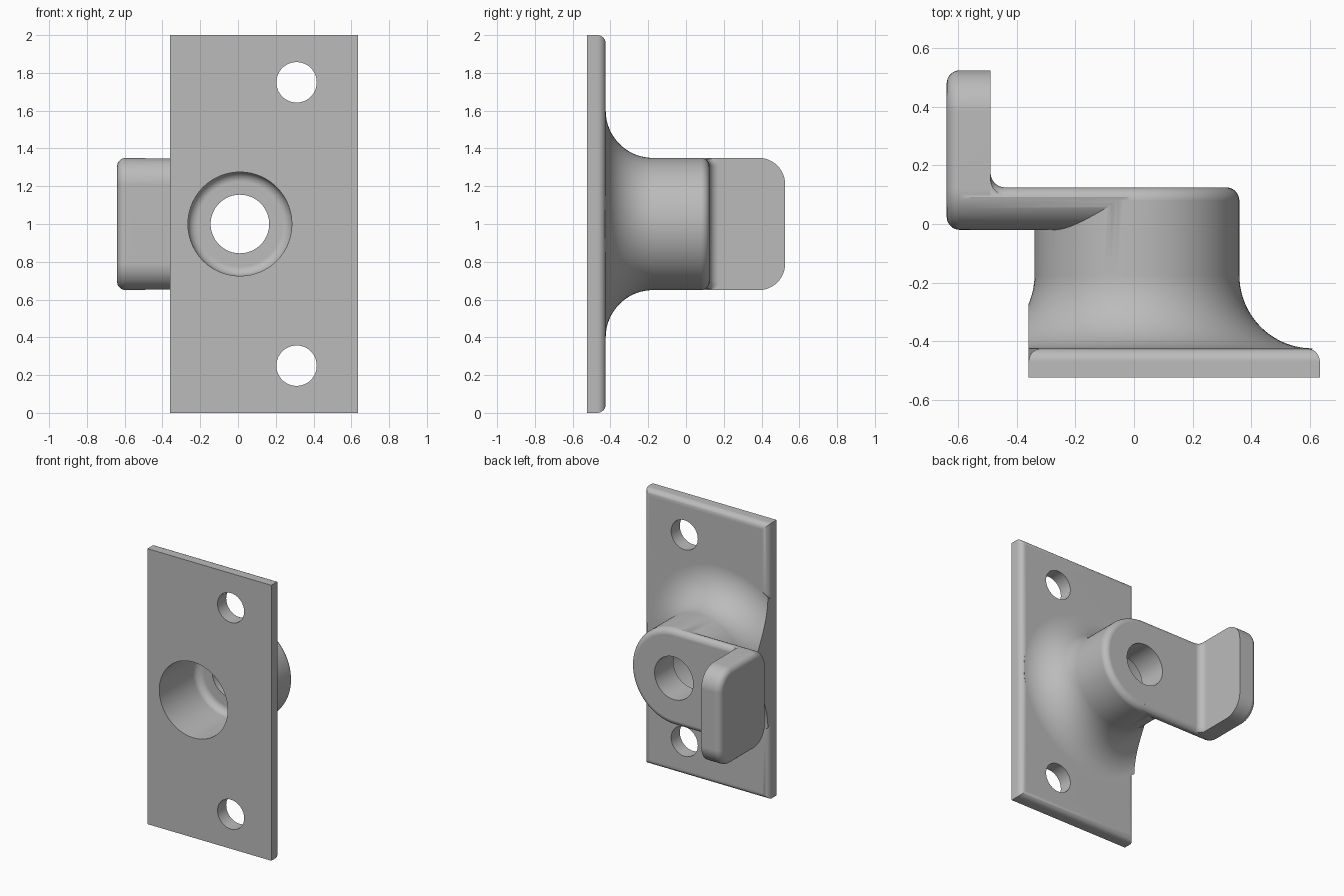
import bpy, bmesh
from math import sin, cos, pi, radians

cube = bpy.data.objects.get("Cube")
if cube:
    bpy.data.objects.remove(cube, do_unlink=True)

CX, CZ = 0.01, 1.0          # axis of the boss
LEFT, RIGHT = -0.36, 0.635  # sides of the plate
FRONT, PLATE_BACK, ARM_BACK = -0.525, -0.425, 0.125
HALF = 0.35                 # boss radius and arm half height
EDGE = 0.045                # small edge rounding

grey = bpy.data.materials.new("plain grey")
grey.use_nodes = True
grey.diffuse_color = (0.5, 0.5, 0.5, 1)
grey.node_tree.nodes["Principled BSDF"].inputs["Base Color"].default_value = (0.5, 0.5, 0.5, 1)


def arc(cx, cy, r, a0, a1, n=12):
    """Points on an arc, angles in degrees."""
    angles = [radians(a0 + (a1 - a0) * i / n) for i in range(n + 1)]
    return [(cx + r * cos(a), cy + r * sin(a)) for a in angles]


def loft(rings):
    """Closed solid through rings of equal length."""
    bm = bmesh.new()
    rows = [[bm.verts.new(p) for p in ring] for ring in rings]
    n = len(rows[0])
    for a, b in zip(rows, rows[1:]):
        for i in range(n):
            j = (i + 1) % n
            bm.faces.new((a[i], a[j], b[j], b[i]))
    bm.faces.new(rows[0])
    bm.faces.new(rows[-1])
    bmesh.ops.recalc_face_normals(bm, faces=bm.faces)
    return bm


def lathe(profile, x=CX, z=CZ, n=96):
    """Solid of revolution about a y axis from (radius, y) points."""
    turn = [2 * pi * i / n for i in range(n)]
    return loft([[(x + r * cos(a), y, z + r * sin(a)) for a in turn] for r, y in profile])


def bevel(bm, test, width):
    edges = [e for e in bm.edges if all(test(v.co) for v in e.verts)]
    bmesh.ops.bevel(bm, geom=edges, offset=width, segments=8, profile=0.5, affect='EDGES')


def make(name, bm):
    mesh = bpy.data.meshes.new(name)
    bm.to_mesh(mesh)
    bm.free()
    mesh.materials.append(grey)
    ob = bpy.data.objects.new(name, mesh)
    bpy.context.collection.objects.link(ob)
    return ob


def combine(target, tool, operation):
    mod = target.modifiers.new(operation, 'BOOLEAN')
    mod.operation, mod.object, mod.solver = operation, tool, 'EXACT'
    bpy.context.view_layer.objects.active = target
    bpy.ops.object.modifier_apply(modifier=mod.name)
    bpy.data.objects.remove(tool, do_unlink=True)


# Mounting plate with rounded rear edges
bm = loft([[(x, y, z) for x, z in ((LEFT, 0), (RIGHT, 0), (RIGHT, 2), (LEFT, 2))]
           for y in (FRONT, PLATE_BACK)])
bevel(bm, lambda c: c.y > PLATE_BACK - 0.001, EDGE)
bracket = make("wall_bracket", bm)

# Boss with flared foot, trimmed flush with the plate side
flare = arc(HALF + 0.25, PLATE_BACK + 0.25, 0.25, 270, 180, 20)
rim = arc(HALF - EDGE, ARM_BACK - EDGE, EDGE, 0, 90, 8)
bm = lathe([(0.57, -0.5)] + flare + rim)
cut = bmesh.ops.bisect_plane(bm, geom=bm.verts[:] + bm.edges[:] + bm.faces[:],
                             plane_co=(LEFT, 0, 0), plane_no=(-1, 0, 0), clear_outer=True)
bmesh.ops.holes_fill(bm, edges=[e for e in bm.edges if e.is_boundary])
bmesh.ops.recalc_face_normals(bm, faces=bm.faces)
boss = make("boss", bm)

# Arm: big rounding at the front, small rounding at the back
CORNER = 0.14
upper = [p for p in arc(-0.02 + CORNER, HALF - CORNER, CORNER, 180, 90, 16) if p[0] < 0.1]
upper += [p for p in arc(ARM_BACK - EDGE, HALF - EDGE, EDGE, 90, 0, 10) if p[0] > 0.1]
section = upper + [(y, -z) for y, z in reversed(upper)]
arm = make("arm", loft([[(x, y, CZ + z) for y, z in section] for x in (-0.56, CX)]))

# Upturned tab with rounded corners and a rounded outer rim
TAB_IN, TAB_OUT, TAB_BACK = -0.49, -0.64, 0.525
y0, y1, h = -0.02 + CORNER, TAB_BACK - CORNER, HALF - CORNER
outline = (arc(y1, h, CORNER, 0, 90) + arc(y0, h, CORNER, 90, 180)
           + arc(y0, -h, CORNER, 180, 270) + arc(y1, -h, CORNER, 270, 360))
bm = loft([[(x, y, CZ + z) for y, z in outline] for x in (TAB_OUT, TAB_IN)])
bevel(bm, lambda c: c.x < TAB_OUT + 0.001, EDGE)
tab = make("tab", bm)

# Inner fillet that follows the arm's back edge
R = 0.05
back = [p for p in upper if p[0] > 0.1]
path = back + [(y, -z) for y, z in reversed(back)]
fillet = make("inner_fillet", loft([
    [(TAB_IN - 0.02, y - 0.01, CZ + z), (TAB_IN - 0.02, y + R, CZ + z)]
    + [(px, py, CZ + z) for px, py in arc(TAB_IN + R, y + R, R, 180, 270, 8)]
    + [(TAB_IN + R, y - 0.01, CZ + z)] for y, z in path]))

for part in (boss, arm, tab, fillet):
    combine(bracket, part, 'UNION')

# Stepped bore and screw holes
FLOOR = -0.09
bore = lathe([(0.275, FRONT - 0.1)] + arc(0.225, FLOOR - R, R, 0, 90, 8)
             + [(0.155, FLOOR), (0.155, 0.3)])
combine(bracket, make("bore_cutter", bore), 'DIFFERENCE')
for z in (0.25, 1.75):
    hole = lathe([(0.107, FRONT - 0.1), (0.107, -0.3)], 0.31, z, 48)
    combine(bracket, make("screw_cutter", hole), 'DIFFERENCE')

# Smooth shading with crisp edges
bpy.ops.object.select_all(action='DESELECT')
bracket.select_set(True)
bpy.context.view_layer.objects.active = bracket
bpy.ops.object.shade_smooth_by_angle(angle=radians(30))
weighted = bracket.modifiers.new("even_normals", 'WEIGHTED_NORMAL')
weighted.keep_sharp = True
